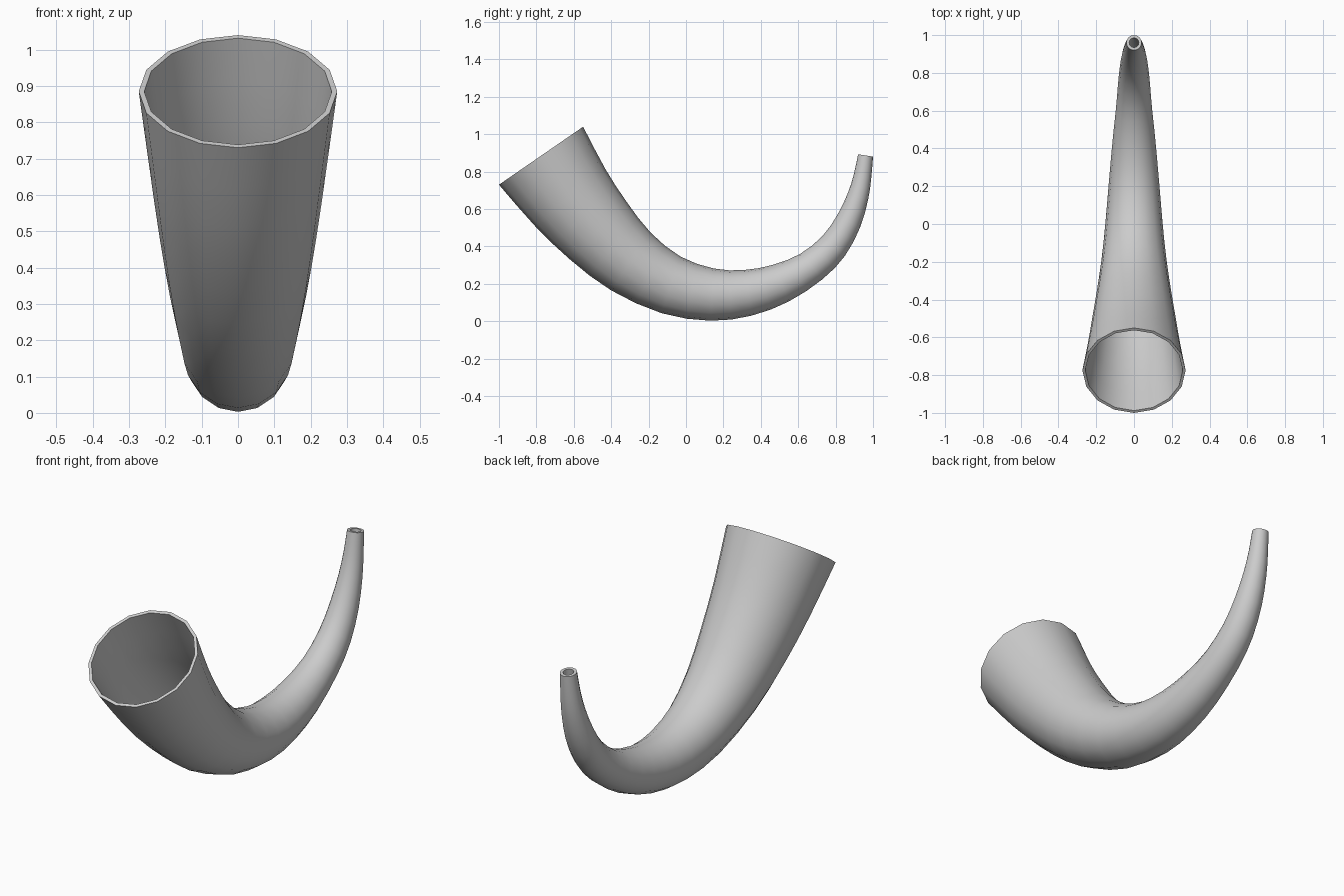
import bpy, bmesh, math
from mathutils import Vector

if "Cube" in bpy.data.objects:
    bpy.data.objects.remove(bpy.data.objects["Cube"])

SIDES = 16
WALL = 0.015

# Cross-sections in the y-z plane: (underside y, z, upper side y, z), mouth to tip
SECTIONS = [
    (-1.00, .730, -.55, 1.040),
    (-.81, .512, -.43, .812),
    (-.62, .330, -.317, .638),
    (-.40, .165, -.19, .475),
    (-.13, .043, -.03, .346),
    (.13, .003, .15, .282),
    (.35, .030, .31, .274),
    (.55, .106, .466, .302),
    (.73, .225, .61, .360),
    (.85, .350, .73, .456),
    (.93, .500, .81, .570),
    (.973, .647, .865, .685),
    (.99, .760, .897, .785),
    (1.00, .880, .92, .893),
]


def catmull(a, b, c, d, t):
    return 0.5 * (2 * b + (c - a) * t + (2 * a - 5 * b + 4 * c - d) * t * t
                  + (3 * b - a - 3 * c + d) * t ** 3)


def refine(points, steps):
    p = [Vector(q) for q in points]
    p = [2 * p[0] - p[1]] + p + [2 * p[-1] - p[-2]]
    out = [catmull(*p[i:i + 4], s / steps)
           for i in range(len(p) - 3) for s in range(steps)]
    return out + [p[-2]]


def add_ring(bm, section, inset):
    low = Vector((0, section[0], section[1]))
    high = Vector((0, section[2], section[3]))
    centre = (low + high) / 2
    radius = (high - low).length / 2 - inset
    up = (high - low).normalized()
    side = Vector((1, 0, 0))
    ring = []
    for k in range(SIDES):
        a = math.tau * k / SIDES
        ring.append(bm.verts.new(centre + radius * (up * math.cos(a) + side * math.sin(a))))
    return ring


# Hollow horn: outer skin from mouth to tip, then the bore back to the mouth
sections = refine(SECTIONS, 2)
bm = bmesh.new()
rings = [add_ring(bm, s, 0) for s in sections]
rings += [add_ring(bm, s, WALL) for s in reversed(sections)]
for i, a in enumerate(rings):
    b = rings[(i + 1) % len(rings)]
    for k in range(SIDES):
        n = (k + 1) % SIDES
        bm.faces.new((a[k], a[n], b[n], b[k]))
bmesh.ops.recalc_face_normals(bm, faces=bm.faces)

mesh = bpy.data.meshes.new("horn")
bm.to_mesh(mesh)
bm.free()
horn = bpy.data.objects.new("horn", mesh)
bpy.context.collection.objects.link(horn)

# Smooth skin with crisp rims
bpy.context.view_layer.objects.active = horn
horn.select_set(True)
bpy.ops.object.shade_smooth_by_angle(angle=math.radians(40))
